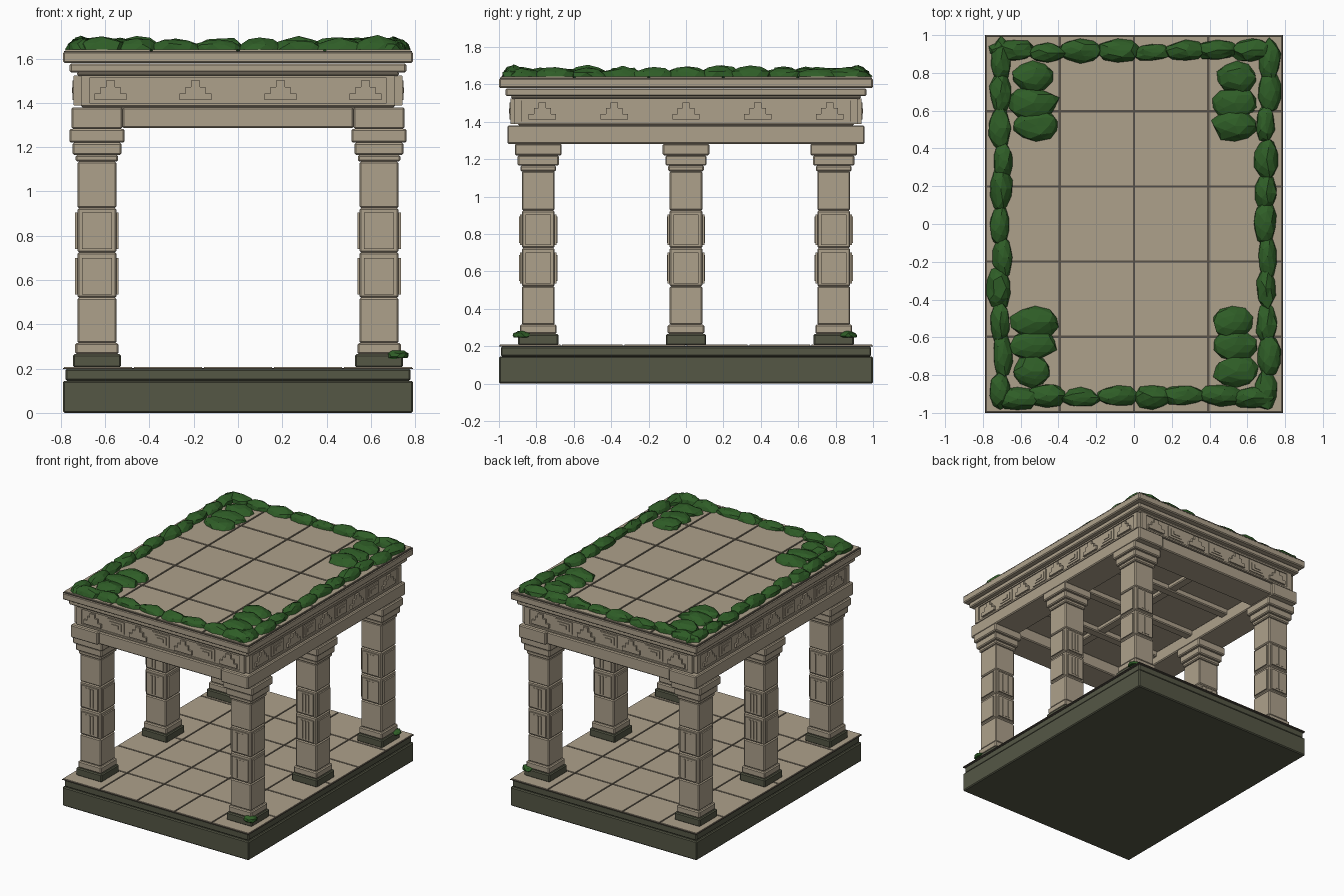
import bpy, bmesh, random
from mathutils import Vector, Matrix

random.seed(7)
cube = bpy.data.objects.get("Cube")
if cube:
    bpy.data.objects.remove(cube, do_unlink=True)


def material(name, r, g, b):
    m = bpy.data.materials.new(name)
    m.use_nodes = True
    m.diffuse_color = (r, g, b, 1)
    m.node_tree.nodes["Principled BSDF"].inputs["Base Color"].default_value = (r, g, b, 1)
    return m


stone = material("tan stone", 0.42, 0.355, 0.26)
dark = material("dark green stone", 0.09, 0.095, 0.06)
grout = material("dark grout", 0.1, 0.085, 0.065)
green = material("moss green", 0.028, 0.11, 0.02)


def finish(name, bm, mat, bevel=0):
    mesh = bpy.data.meshes.new(name)
    bm.to_mesh(mesh)
    bm.free()
    mesh.materials.append(mat)
    ob = bpy.data.objects.new(name, mesh)
    bpy.context.collection.objects.link(ob)
    if bevel:
        mod = ob.modifiers.new("worn edges", 'BEVEL')
        mod.width = bevel
        mod.segments = 1
    return ob


def add_box(bm, x, y, low, high, half_x, half_y):
    size = Matrix.Diagonal((2 * half_x, 2 * half_y, high - low, 1))
    place = Matrix.Translation((x, y, (low + high) / 2))
    bmesh.ops.create_cube(bm, size=1, matrix=place @ size)


def box(name, mat, low, high, half_x, half_y, x=0, y=0, bevel=0.007):
    bm = bmesh.new()
    add_box(bm, x, y, low, high, half_x, half_y)
    return finish(name, bm, mat, bevel)


def tiles(name, low, high, columns, rows, half_x, half_y, gap):
    bm = bmesh.new()
    dx, dy = 2 * half_x / columns, 2 * half_y / rows
    for i in range(columns):
        for j in range(rows):
            add_box(bm, (i + 0.5) * dx - half_x, (j + 0.5) * dy - half_y,
                    low, high, dx / 2 - gap, dy / 2 - gap)
    finish(name, bm, stone)


# Stepped base and paved floor
box("base_step", dark, 0, 0.145, 0.79, 1)
box("upper_base_step", dark, 0.145, 0.198, 0.78, 0.99)
box("floor_grout", grout, 0.198, 0.203, 0.79, 1, bevel=0)
tiles("floor_tiles", 0.203, 0.208, 5, 6, 0.79, 1, 0.005)

# Columns: bottom, top and half width of each stacked block
blocks = [(0.265, 0.315, 0.098), (0.315, 0.52, 0.088), (0.52, 0.725, 0.088),
          (0.725, 0.925, 0.088), (0.925, 1.135, 0.088), (1.135, 1.165, 0.096),
          (1.165, 1.22, 0.11), (1.22, 1.282, 0.125)]


def column(x, y):
    box("column_plinth", dark, 0.205, 0.265, 0.108, 0.108, x, y)
    bm, trim = bmesh.new(), bmesh.new()
    for low, high, half in blocks:
        add_box(bm, x, y, low, high, half, half)
    for low in (0.535, 0.74):
        high = low + 0.165
        # raised panels on all four sides, with ribs on front and back
        add_box(trim, x, y, low, high, 0.098, 0.068)
        add_box(trim, x, y, low, high, 0.068, 0.098)
        for rib in (-1, 0, 1):
            add_box(trim, x + rib * 0.026, y, low + 0.012, high - 0.012, 0.007, 0.102)
    finish("column_shaft", bm, stone, 0.007)
    finish("column_panels", trim, stone)


for x in (-0.637, 0.637):
    for y in (-0.79, 0, 0.79):
        column(x, y)

# Beams over the columns
for s in (-1, 1):
    box("side_beam", stone, 1.282, 1.38, 0.115, 0.955, s * 0.637)
    box("end_beam", stone, 1.286, 1.38, 0.522, 0.115, 0, s * 0.825)
for y in (-0.4, 0, 0.4):
    box("ceiling_cross_beam", stone, 1.34, 1.4, 0.53, 0.035, 0, y)
box("ceiling_long_beam", stone, 1.35, 1.4, 0.035, 0.72)

# Frieze, decorated on four sides
box("frieze_core", stone, 1.38, 1.53, 0.71, 0.9)
wall_x, wall_y = 0.733, 0.93


def frieze(name, along_x, side, half_length, count):
    bm, plate = bmesh.new(), bmesh.new()
    wall = wall_y if along_x else wall_x

    def ornament(target, u, low, high, half, out):
        depth = side * (wall + out - 0.03)
        if along_x:
            add_box(target, u, depth, low, high, half, 0.03)
        else:
            add_box(target, depth, u, low, high, 0.03, half)

    ornament(plate, 0, 1.388, 1.524, half_length, 0)
    # border rails and end posts
    ornament(bm, 0, 1.388, 1.4, half_length, 0.008)
    ornament(bm, 0, 1.512, 1.524, half_length, 0.008)
    for s in (-1, 1):
        ornament(bm, s * (half_length - 0.02), 1.39, 1.522, 0.02, 0.009)
    # stepped pyramids alternating with nested rectangles
    for i in range(count):
        u = (i - (count - 1) / 2) * 0.192
        if i % 2 == 0:
            for step, half in enumerate((0.073, 0.045, 0.02)):
                low = 1.412 + step * 0.03
                ornament(bm, u, low, low + 0.03, half, 0.014)
        else:
            for ring in range(3):
                inset = ring * 0.016
                ornament(bm, u, 1.412 + inset, 1.502 - inset,
                         0.072 - ring * 0.022, 0.006 + ring * 0.005)
    finish(name + "_plate", plate, stone, 0.005)
    finish(name + "_carving", bm, stone)


for side in (-1, 1):
    frieze("end_frieze", True, side, 0.71, 7)
    frieze("side_frieze", False, side, 0.918, 9)

# Cornice and paved roof
box("cornice_fillet", stone, 1.522, 1.54, 0.727, 0.935)
box("lower_cornice", stone, 1.537, 1.578, 0.76, 0.965)
box("upper_cornice", stone, 1.58, 1.632, 0.79, 1)
box("roof_grout", grout, 1.63, 1.635, 0.785, 0.995, bevel=0)
tiles("roof_tiles", 1.635, 1.642, 4, 5, 0.785, 0.995, 0.006)


# Moss: faceted lumps along the roof edge, in its corners and by two columns
def lump(bm, x, y, z, half_x, half_y, half_z):
    made = bmesh.ops.create_icosphere(bm, subdivisions=2, radius=1)
    for v in made["verts"]:
        p = v.co * random.uniform(0.87, 1.1)
        v.co = Vector((x + p.x * half_x, y + p.y * half_y,
                       max(z + p.z * half_z, z - 0.008)))


def jitter(amount):
    return random.uniform(-amount, amount)


bm = bmesh.new()
for s in (-1, 1):
    for i in range(11):
        lump(bm, s * 0.705 + jitter(0.012), (i - 5) * 0.174 + jitter(0.015), 1.642,
             0.058 + jitter(0.008), 0.115 + jitter(0.015), 0.05 + jitter(0.008))
    for i in range(8):
        lump(bm, (i - 3.5) * 0.18 + jitter(0.015), s * 0.915 + jitter(0.012), 1.642,
             0.115 + jitter(0.015), 0.056 + jitter(0.008), 0.052 + jitter(0.008))
finish("roof_edge_moss", bm, green)

bm = bmesh.new()
for sx in (-1, 1):
    for sy in (-1, 1):
        for y in (0.52, 0.64, 0.78):
            lump(bm, sx * 0.53 + jitter(0.015), sy * y, 1.642,
                 0.12 + jitter(0.015), 0.085, 0.045 + jitter(0.006))
finish("roof_corner_moss", bm, green)

bm = bmesh.new()
for y in (-0.88, 0.868):
    lump(bm, 0.72, y, 0.255, 0.052, 0.05, 0.03)
    lump(bm, 0.7, y * 0.99, 0.25, 0.035, 0.035, 0.025)
finish("column_foot_moss", bm, green)
